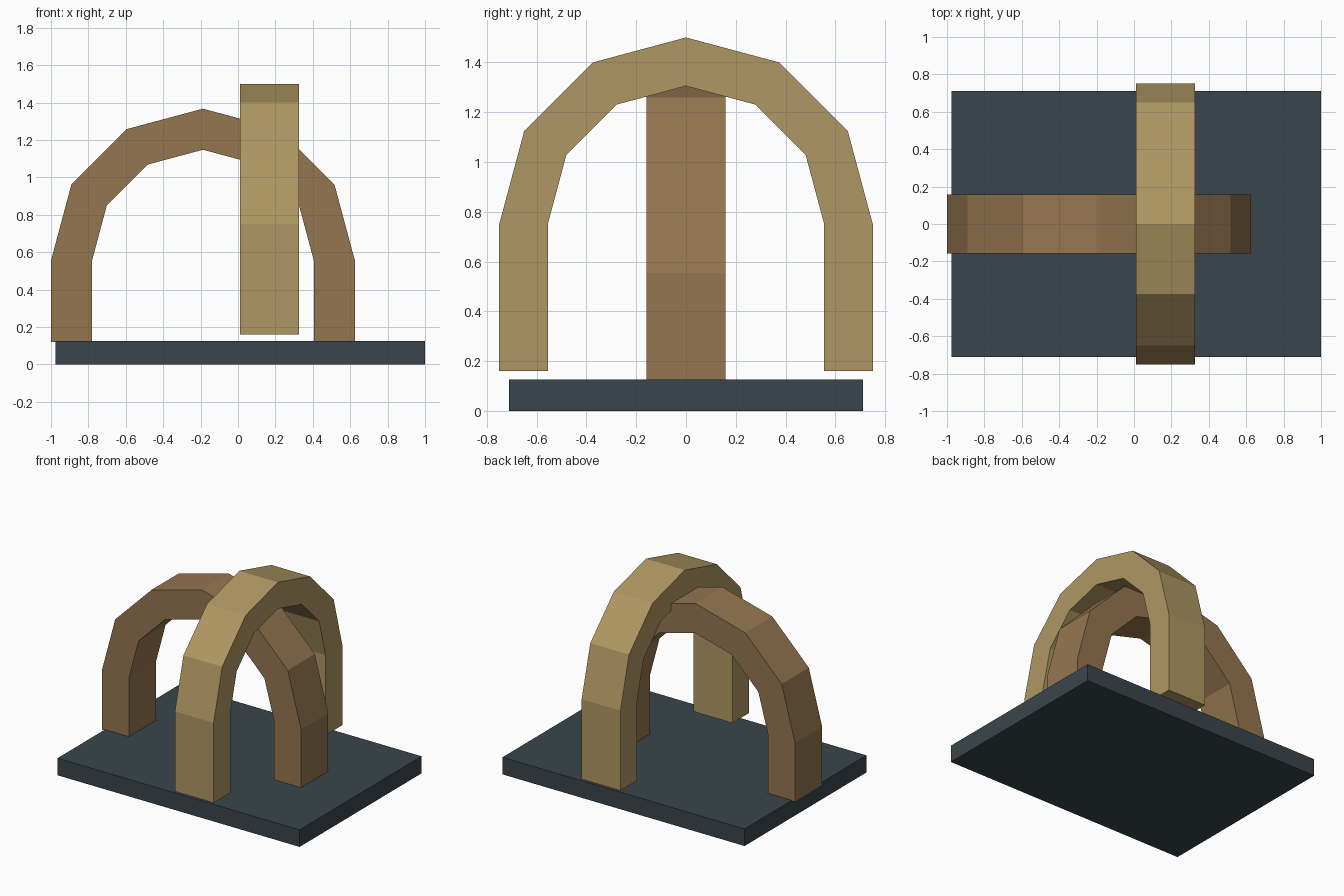
import bpy, bmesh, math
from mathutils import Vector

if "Cube" in bpy.data.objects:
    bpy.data.objects.remove(bpy.data.objects["Cube"])


def material(name, rgb):
    m = bpy.data.materials.new(name)
    lin = [((c / 255 + 0.055) / 1.055) ** 2.4 for c in rgb]
    m.diffuse_color = (*lin, 1)
    m.use_nodes = True
    m.node_tree.nodes["Principled BSDF"].inputs["Base Color"].default_value = m.diffuse_color
    return m


def prism(name, sections, mat, closed_ring=False):
    """Skin a chain of four-cornered sections and cap both ends."""
    bm = bmesh.new()
    rings = [[bm.verts.new(p) for p in s] for s in sections]
    for a, b in zip(rings, rings[1:]):
        for i in range(4):
            j = (i + 1) % 4
            bm.faces.new((a[i], a[j], b[j], b[i]))
    bm.faces.new(rings[0])
    bm.faces.new(rings[-1])
    bmesh.ops.recalc_face_normals(bm, faces=bm.faces)
    mesh = bpy.data.meshes.new(name)
    bm.to_mesh(mesh)
    bm.free()
    mesh.materials.append(mat)
    obj = bpy.data.objects.new(name, mesh)
    bpy.context.collection.objects.link(obj)
    return obj


def arch(name, centre, along, across, outer, inner, spring, foot, half_depth, mat):
    """Round arch of six segments standing on two straight legs."""
    pts = [(1, 0, foot)]
    pts += [(math.cos(math.radians(a)), math.sin(math.radians(a)), spring)
            for a in range(0, 181, 30)]
    pts += [(-1, 0, foot)]
    up = Vector((0, 0, 1))
    sections = []
    for c, s, z in pts:
        sections.append([centre + along * c * r + up * (z + s * r) + across * d
                         for r, d in ((outer, -half_depth), (outer, half_depth),
                                      (inner, half_depth), (inner, -half_depth))])
    return prism(name, sections, mat)


slate = material("dark slate", (57, 69, 76))
tan = material("light tan", (176, 151, 99))
brown = material("warm brown", (149, 118, 80))
X, Y = Vector((1, 0, 0)), Vector((0, 1, 0))

# Flat base slab
prism("base_slab", [[(-0.975, -0.71, z), (1, -0.71, z), (1, 0.71, z), (-0.975, 0.71, z)]
                    for z in (0, 0.126)], slate)

# Lower arch along the slab, and the taller arch crossing it
arch("long_arch", X * -0.1875, X, Y, 0.8125, 0.593, 0.555, 0.12, 0.158, brown)
arch("cross_arch", X * 0.168, Y, X, 0.75, 0.555, 0.75, 0.16, 0.158, tan)
